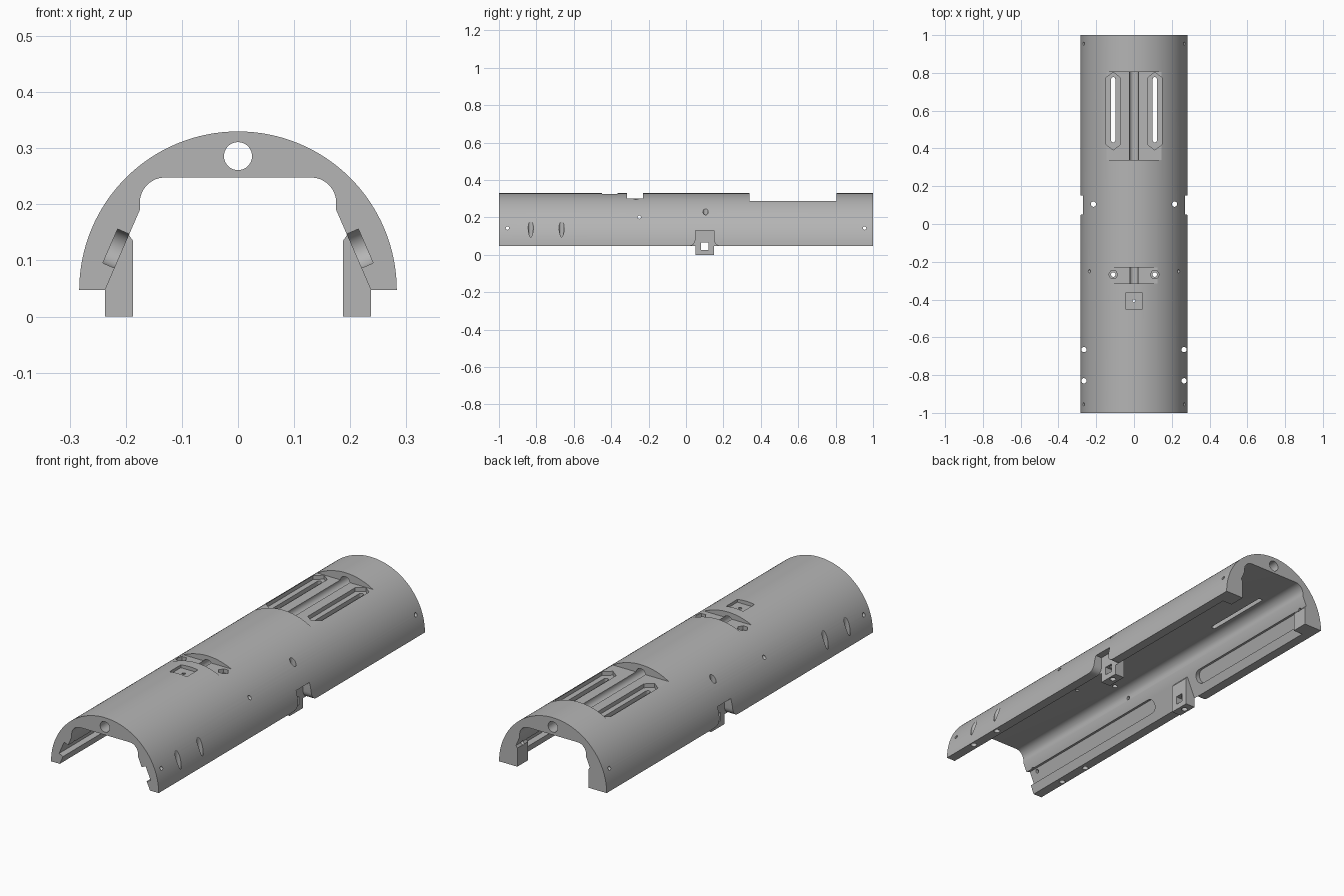
import bpy, bmesh, math
from mathutils import Vector

if "Cube" in bpy.data.objects:
    bpy.data.objects.remove(bpy.data.objects["Cube"])

R, ZC = 0.283, 0.047          # outer arc radius and centre height

grey = bpy.data.materials.new("mid_grey")
grey.diffuse_color = (0.46, 0.46, 0.46, 1)
grey.use_nodes = True
grey.node_tree.nodes["Principled BSDF"].inputs["Base Color"].default_value = grey.diffuse_color

# Extrusion axes: (u, v) outline, w depth
ALONG_X = lambda u, v, w: (w, u, v)
ALONG_Y = lambda u, v, w: (u, w, v)
ALONG_Z = lambda u, v, w: (u, v, w)


def prism(name, pts, a, b, axis, side=1):
    """Closed prism from a 2D outline; side=-1 mirrors it across x."""
    bm = bmesh.new()
    rings = []
    for w in (a, b):
        ring = []
        for u, v in pts:
            p = Vector(axis(u, v, w))
            p.x *= side
            ring.append(bm.verts.new(p))
        rings.append(ring)
    n = len(pts)
    bm.faces.new(rings[0])
    bm.faces.new(rings[1])
    for i in range(n):
        j = (i + 1) % n
        bm.faces.new((rings[0][i], rings[0][j], rings[1][j], rings[1][i]))
    bmesh.ops.recalc_face_normals(bm, faces=bm.faces)
    me = bpy.data.meshes.new(name)
    bm.to_mesh(me)
    bm.free()
    me.materials.append(grey)
    ob = bpy.data.objects.new(name, me)
    bpy.context.collection.objects.link(ob)
    return ob


def arc(cx, cy, r, a0, a1, n):
    return [(cx + r * math.cos(math.radians(a0 + (a1 - a0) * i / n)),
             cy + r * math.sin(math.radians(a0 + (a1 - a0) * i / n))) for i in range(n + 1)]


def circle(cx, cy, r, n=20):
    return arc(cx, cy, r, 0, 360, n)[:-1]


def rect(u0, u1, v0, v1):
    return [(u0, v0), (u1, v0), (u1, v1), (u0, v1)]


def combine(target, tool, op):
    """Apply a boolean and discard the helper."""
    m = target.modifiers.new("bool", 'BOOLEAN')
    m.operation, m.solver, m.object = op, 'EXACT', tool
    bpy.context.view_layer.objects.active = target
    bpy.ops.object.modifier_apply(modifier=m.name)
    bpy.data.objects.remove(tool, do_unlink=True)


# Half-round shell with a flat-topped cavity
right_inner = [(0.237, ZC), (0.175, 0.19)] + arc(0.13, 0.203, 0.045, 0, 90, 8)
inner = right_inner + [(-x, z) for x, z in reversed(right_inner)]
shell = prism("half_round_shell", arc(0, ZC, R, 0, 180, 64) + inner[::-1], -1, 1, ALONG_Y)


def cut(pts, a, b, axis, side=1):
    combine(shell, prism("cutter", pts, a, b, axis, side), 'DIFFERENCE')


def add(pts, a, b, axis, side=1):
    combine(shell, prism("lug", pts, a, b, axis, side), 'UNION')


# Frame of the sloping inner wall, used by the grooves
up = Vector((-0.062, 0, 0.143)).normalized()
out = Vector((0.143, 0, 0.062)).normalized()
mid = Vector((0.2075, 0, 0.117))
ON_WALL = lambda y, t, d: mid + up * t + out * d + Vector((0, y, 0))

g = 0.033
front_groove = [(-1.05, g), (-1.05, -g)] + arc(-0.1 - g, 0, g, -90, 90, 12)
back_groove = arc(0.2 + g, 0, g, 90, 270, 12) + [(0.92, -g), (0.92, g)]
notch = ([(0.01, 0), (0.01, ZC)] + arc(0.015, 0.082, 0.035, -90, 0, 6) + [(0.05, 0.13), (0.15, 0.13)]
         + arc(0.185, 0.082, 0.035, 180, 270, 6) + [(0.19, ZC), (0.19, 0)])
tab = [(0.187, 0), (0.237, 0), (0.237, 0.128), (0.215, 0.152), (0.199, 0.152), (0.187, 0.135)]
lug = [(0.187, ZC), (0.25, ZC), (0.25, 0.13), (0.215, 0.152), (0.199, 0.152), (0.187, 0.135)]

for s in (1, -1):
    # Side grooves, outer notch, hanging tab and rear lug
    cut(front_groove, -0.03, 0.022, ON_WALL, s)
    cut(back_groove, -0.03, 0.022, ON_WALL, s)
    cut(notch, 0.237, 0.35, ALONG_X, s)
    add(tab, 0.05, 0.15, ALONG_Y, s)
    add(lug, 0.92, 1.0, ALONG_Y, s)
    # Square window in the tab
    cut(rect(0.08, 0.12, 0.027, 0.067), 0.15, 0.3, ALONG_X, s)
    # Vertical drilled holes
    for x, y in ((0.215, 0.105), (0.265, -0.665), (0.265, -0.83)):
        cut(circle(x, y, 0.014), -0.1, 0.4, ALONG_Z, s)
    # Horizontal pin holes
    for y, z in ((-0.955, 0.143), (0.955, 0.143), (-0.25, 0.202)):
        cut(circle(y, z, 0.009, 16), 0.1, 0.35, ALONG_X, s)

# Flats milled into the crown
cut(rect(0.34, 0.805, 0.289, 0.4), -0.3, 0.3, ALONG_X)
cut(rect(-0.315, -0.23, 0.301, 0.4), -0.3, 0.3, ALONG_X)

for s in (1, -1):
    # Long slots inside pointed recesses
    recess = [(0.073, 0.42), (0.11, 0.392), (0.147, 0.42), (0.147, 0.775), (0.11, 0.803), (0.073, 0.775)]
    cut(recess, 0.27, 0.4, ALONG_Z, s)
    slot = arc(0.11, 0.443, 0.011, 180, 360, 10) + arc(0.11, 0.767, 0.011, 0, 180, 10)
    cut(slot, 0.2, 0.4, ALONG_Z, s)
    # Bolt holes with hexagonal seats
    cut(circle(0.11, -0.268, 0.024, 6), 0.282, 0.4, ALONG_Z, s)
    cut(circle(0.11, -0.268, 0.012), 0.2, 0.4, ALONG_Z, s)

# Square pocket with a pilot hole
cut(rect(-0.045, 0.045, -0.45, -0.365), 0.313, 0.4, ALONG_Z)
cut(circle(0, -0.407, 0.008, 12), 0.2, 0.4, ALONG_Z)

# Lengthwise bore under the crown
cut(circle(0, 0.286, 0.025, 32), -1.1, 1.1, ALONG_Y)

bpy.ops.object.select_all(action='DESELECT')
shell.select_set(True)
bpy.context.view_layer.objects.active = shell
bpy.ops.object.shade_smooth_by_angle(angle=math.radians(25))
